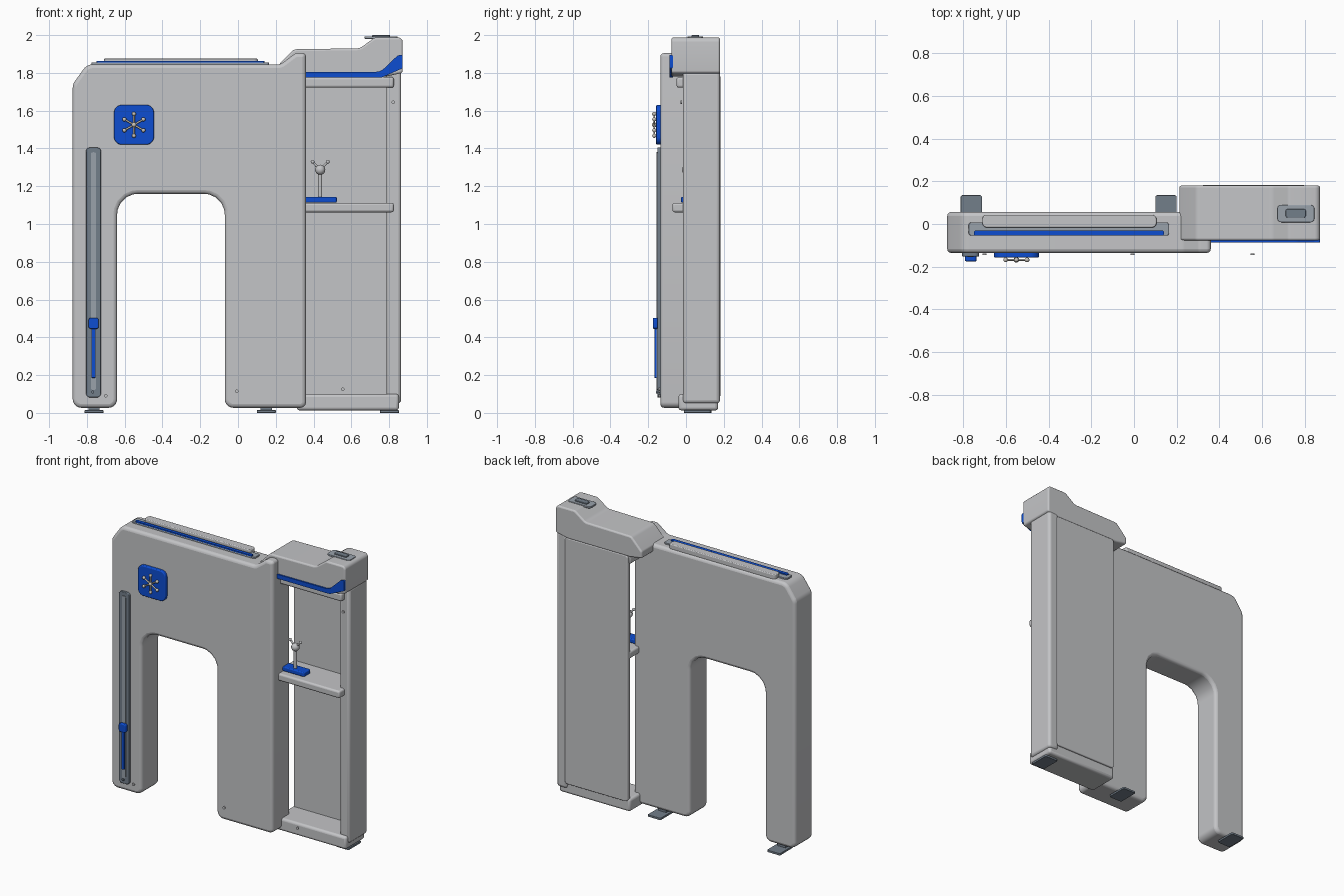
import bpy, bmesh, math
from mathutils import Vector

if "Cube" in bpy.data.objects:
    bpy.data.objects.remove(bpy.data.objects["Cube"])


def material(name, rgb):
    m = bpy.data.materials.new(name)
    m.diffuse_color = (*rgb, 1)
    m.use_nodes = True
    m.node_tree.nodes["Principled BSDF"].inputs["Base Color"].default_value = m.diffuse_color
    return m


GREY = material("light_grey", (0.55, 0.555, 0.57))
SLATE = material("slate", (0.17, 0.21, 0.255))
MIST = material("mist_grey", (0.32, 0.36, 0.41))
BLUE = material("blue", (0.004, 0.075, 0.64))
METAL = material("warm_metal", (0.58, 0.55, 0.50))


def finish(name, bm, mat, bevel=0.0, segments=3):
    bmesh.ops.recalc_face_normals(bm, faces=bm.faces[:])
    me = bpy.data.meshes.new(name)
    bm.to_mesh(me)
    bm.free()
    me.materials.append(mat)
    ob = bpy.data.objects.new(name, me)
    bpy.context.collection.objects.link(ob)
    bpy.ops.object.select_all(action='DESELECT')
    ob.select_set(True)
    bpy.context.view_layer.objects.active = ob
    bpy.ops.object.shade_smooth_by_angle(angle=math.radians(35))
    if bevel:
        mod = ob.modifiers.new("bevel", 'BEVEL')
        mod.width, mod.segments = bevel, segments
        mod.limit_method = 'ANGLE'
        mod.angle_limit = math.radians(40)
    return ob


def fillet(points, steps=5):
    """Round the corners of a polygon given as (u, v, radius)."""
    out = []
    for i, (u, v, r) in enumerate(points):
        p = Vector((u, v))
        a = (Vector(points[i - 1][:2]) - p).normalized()
        b = (Vector(points[(i + 1) % len(points)][:2]) - p).normalized()
        if r == 0:
            out.append(p)
            continue
        half = a.angle(b) / 2
        start, end = p + a * r / math.tan(half), p + b * r / math.tan(half)
        centre = p + (a + b).normalized() * r / math.sin(half)
        for k in range(steps + 1):
            d = start.lerp(end, k / steps) - centre
            out.append(centre + d.normalized() * r)
    return out


def prism(name, points, lo, hi, mat, bevel=0.0, axis='y'):
    """Extrude a rounded profile along y (profile in xz) or z (profile in xy)."""
    place = (lambda q: (q.x, lo, q.y)) if axis == 'y' else (lambda q: (q.x, q.y, lo))
    bm = bmesh.new()
    face = bm.faces.new([bm.verts.new(place(q)) for q in fillet(points)])
    new = bmesh.ops.extrude_face_region(bm, geom=[face])['geom']
    shift = Vector((0, hi - lo, 0)) if axis == 'y' else Vector((0, 0, hi - lo))
    bmesh.ops.translate(bm, vec=shift, verts=[g for g in new if isinstance(g, bmesh.types.BMVert)])
    return finish(name, bm, mat, bevel)


def plate(name, u0, u1, v0, v1, r, lo, hi, mat, bevel=0.0, axis='y'):
    return prism(name, [(u0, v0, r), (u1, v0, r), (u1, v1, r), (u0, v1, r)], lo, hi, mat, bevel, axis)


def box(name, x, y, z, mat, bevel=0.0):
    bm = bmesh.new()
    bmesh.ops.create_cube(bm, size=1)
    for v in bm.verts:
        v.co = [c[0] + (t + 0.5) * (c[1] - c[0]) for c, t in zip((x, y, z), v.co)]
    return finish(name, bm, mat, bevel)


def rod(name, a, b, r, mat):
    a, b = Vector(a), Vector(b)
    bm = bmesh.new()
    bmesh.ops.create_cone(bm, cap_ends=True, segments=16, radius1=r, radius2=r, depth=(b - a).length)
    bmesh.ops.rotate(bm, verts=bm.verts, matrix=(b - a).to_track_quat('Z', 'Y').to_matrix())
    bmesh.ops.translate(bm, verts=bm.verts, vec=(a + b) / 2)
    return finish(name, bm, mat)


def ball(name, c, r, mat):
    bm = bmesh.new()
    bmesh.ops.create_uvsphere(bm, u_segments=16, v_segments=10, radius=r)
    bmesh.ops.translate(bm, verts=bm.verts, vec=c)
    return finish(name, bm, mat)


# Arch body with two legs and a raised right shoulder
prism("arch_body", [
    (-0.875, 0.027, 0.045), (-0.64, 0.027, 0.045), (-0.64, 1.16, 0.11), (-0.07, 1.16, 0.11),
    (-0.07, 0.027, 0.045), (0.36, 0.027, 0.03), (0.36, 1.905, 0.02), (0.305, 1.905, 0.03),
    (0.225, 1.845, 0.05), (-0.80, 1.845, 0.06), (-0.875, 1.74, 0.06)], -0.136, 0.057, GREY, 0.02)

# Top slot with blue strip and lid
plate("top_slot", -0.775, 0.165, -0.055, 0.008, 0.015, 1.835, 1.855, MIST, 0.003, 'z')
plate("top_strip", -0.75, 0.14, -0.054, -0.031, 0.008, 1.85, 1.863, BLUE, 0, 'z')
plate("top_lid", -0.71, 0.105, -0.016, 0.043, 0.02, 1.84, 1.875, GREY, 0.005, 'z')

# Slider rail on the left leg
plate("slider_rail", -0.805, -0.725, 0.082, 1.405, 0.022, -0.152, -0.13, SLATE, 0.004)
plate("rail_groove", -0.779, -0.751, 0.12, 1.38, 0.012, -0.155, -0.15, MIST)
plate("slider_knob", -0.791, -0.738, 0.445, 0.503, 0.012, -0.175, -0.15, BLUE, 0.005)
plate("slider_bar", -0.776, -0.754, 0.185, 0.46, 0.006, -0.167, -0.15, BLUE, 0.003)
rod("rail_pin", (-0.769, -0.16, 0.11), (-0.769, -0.15, 0.11), 0.008, SLATE)

# Badge with six-armed flake
plate("badge", -0.656, -0.445, 1.42, 1.63, 0.04, -0.158, -0.13, BLUE, 0.006)
hub = Vector((-0.551, -0.168, 1.525))
ball("flake_hub", hub, 0.013, METAL)
for i in range(6):
    ang = math.radians(30 + 60 * i)
    tip = hub + Vector((math.cos(ang), 0, math.sin(ang))) * 0.058
    rod("flake_arm", hub, tip, 0.005, METAL)
    ball("flake_tip", tip, 0.011, METAL)

# Screw heads
for x, y, z in ((-0.70, -0.142, 0.09), (-0.007, -0.142, 0.115), (0.555, -0.142, 0.125), (0.822, -0.026, 1.645)):
    rod("screw", (x, y - 0.004, z), (x, y + 0.004, z), 0.009, GREY)

# Cabinet: side post, back panel, shelves and base
box("side_post", (0.785, 0.864), (-0.017, 0.18), (0.05, 1.808), GREY, 0.018)
plate("back_panel", 0.32, 0.80, 0.085, 1.785, 0.02, 0.15, 0.182, GREY, 0.006)
box("top_shelf", (0.31, 0.825), (-0.05, 0.165), (1.722, 1.778), GREY, 0.012)
box("middle_shelf", (0.32, 0.825), (-0.072, 0.16), (1.062, 1.112), GREY, 0.012)
box("cabinet_base", (0.31, 0.852), (-0.04, 0.17), (0.013, 0.10), GREY, 0.016)

# Sloped head over the cabinet, with blue trim
prism("head", [
    (0.213, 1.795, 0.01), (0.30, 1.78, 0.0), (0.78, 1.78, 0.03), (0.872, 1.80, 0.015),
    (0.872, 1.988, 0.025), (0.725, 1.988, 0.03), (0.645, 1.93, 0.05), (0.295, 1.925, 0.04),
    (0.213, 1.84, 0.02)], -0.077, 0.18, GREY, 0.014)
prism("head_trim", [
    (0.33, 1.775, 0), (0.76, 1.775, 0.06), (0.872, 1.825, 0.012), (0.872, 1.897, 0.008),
    (0.845, 1.892, 0.02), (0.755, 1.806, 0.06), (0.33, 1.804, 0)], -0.087, -0.07, BLUE)
plate("head_button_base", 0.67, 0.845, 0.008, 0.09, 0.02, 1.98, 1.993, MIST, 0.003, 'z')
plate("head_button", 0.71, 0.805, 0.03, 0.07, 0.01, 1.985, 2.0, SLATE, 0.003, 'z')

# Small stand on the middle shelf
plate("stand_base", 0.34, 0.523, -0.026, 0.045, 0.01, 1.113, 1.143, BLUE, 0.006, 'z')
top = Vector((0.435, 0.005, 1.287))
rod("stand_stem", (0.435, 0.005, 1.14), top, 0.011, GREY)
ball("stand_ball", top, 0.027, GREY)
for dx in (-0.04, 0.04):
    tip = top + Vector((dx, 0, 0.042))
    rod("stand_prong", top, tip, 0.006, GREY)
    ball("stand_prong_tip", tip, 0.010, GREY)

# Floor pads with hidden stems
for x, y0, y1 in ((-0.762, -0.01, 0.135), (0.15, -0.01, 0.135), (0.802, -0.01, 0.13)):
    plate("foot_pad", x - 0.05, x + 0.05, y0, y1, 0.01, 0.0, 0.014, SLATE, 0.002, 'z')
    box("foot_stem", (x - 0.03, x + 0.03), (0.0, 0.045), (0.01, 0.035), SLATE)
